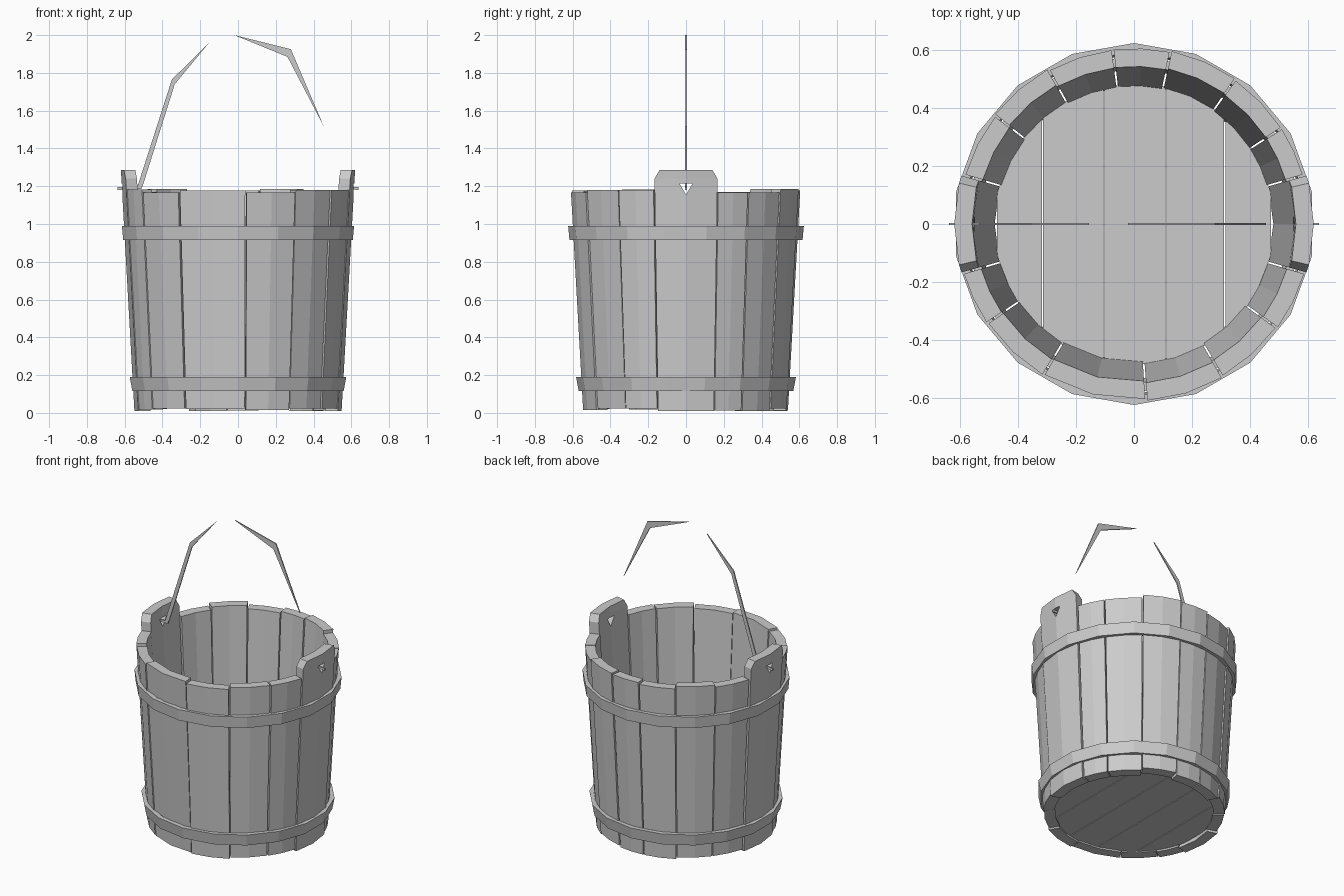
import bpy, bmesh, random
from math import sin, cos, pi, radians, sqrt

if "Cube" in bpy.data.objects:
    bpy.data.objects.remove(bpy.data.objects["Cube"])

random.seed(4)


def new_obj(name, bm):
    bmesh.ops.recalc_face_normals(bm, faces=bm.faces)
    me = bpy.data.meshes.new(name)
    bm.to_mesh(me)
    bm.free()
    ob = bpy.data.objects.new(name, me)
    bpy.context.collection.objects.link(ob)
    return ob


def loft(name, rings, closed=False):
    """Skin equal-length point rings; cap the ends unless closed."""
    bm = bmesh.new()
    rows = [[bm.verts.new(p) for p in r] for r in rings]
    n = len(rows[0])
    for i in range(len(rows) if closed else len(rows) - 1):
        a, b = rows[i], rows[(i + 1) % len(rows)]
        for j in range(n):
            k = (j + 1) % n
            bm.faces.new((a[j], a[k], b[k], b[j]))
    if not closed:
        bm.faces.new(rows[0])
        bm.faces.new(rows[-1])
    return new_obj(name, bm)


def outer_r(z):
    return 0.54 + 0.066 * z / 1.18


def inner_r(z):
    return 0.472 + 0.072 * z / 1.18


def stave(name, a0, a1, levels, push=0.0):
    """Tapered plank wrapped between two angles; levels are (z, width factor)."""
    mid, half = (a0 + a1) / 2, (a1 - a0) / 2 - 0.35
    rings = []
    for z, w in levels:
        ring = []
        for r, order in ((outer_r(z) + push, (-1, 0, 1)), (inner_r(z) + push, (1, 0, -1))):
            for t in order:
                a = radians(mid + t * half * w)
                ring.append((r * cos(a), r * sin(a), z))
        rings.append(ring)
    return loft(name, rings)


# wall staves of uneven width, with two tall ear staves on the x axis
edges = [-16, 16, 33, 55, 78, 97, 119, 142, 164, 196, 214, 239, 274, 300, 324, 344]
for i, a0 in enumerate(edges[:-1]):
    a1 = edges[i + 1]
    if a0 in (-16, 164):
        ear = stave("ear_stave", a0, a1, [(0.01, 1), (1.24, 1), (1.285, 0.84)], 0.008)
        side = 1 if a0 < 0 else -1
        # triangular handle hole
        bm = bmesh.new()
        tri = [(-0.035, 1.215), (0.035, 1.215), (0, 1.155)]
        f = bm.faces.new([bm.verts.new((side * 0.45, y, z)) for y, z in tri])
        ext = bmesh.ops.extrude_face_region(bm, geom=[f])
        vs = [v for v in ext["geom"] if isinstance(v, bmesh.types.BMVert)]
        bmesh.ops.translate(bm, vec=(side * 0.3, 0, 0), verts=vs)
        cutter = new_obj("hole_cutter", bm)
        cutter.hide_render = True
        mod = ear.modifiers.new("hole", 'BOOLEAN')
        mod.operation, mod.object, mod.solver = 'DIFFERENCE', cutter, 'EXACT'
        bpy.context.view_layer.objects.active = ear
        bpy.ops.object.modifier_apply(modifier="hole")
        bpy.data.objects.remove(cutter)
    else:
        stave("wall_stave", a0, a1,
              [(random.uniform(0.008, 0.025), 1), (random.uniform(1.165, 1.19), 1)],
              random.uniform(-0.003, 0.006))


# floor planks clipped to a circle
R = 0.485
xs = [-0.475, -0.315, -0.103, 0.11, 0.313, 0.475]
for x0, x1 in zip(xs[:-1], xs[1:]):
    x0, x1 = x0 + 0.002, x1 - 0.002
    px = [x0 + (x1 - x0) * t / 3 for t in range(4)]
    outline = [(x, -sqrt(R * R - x * x)) for x in px]
    outline += [(x, sqrt(R * R - x * x)) for x in reversed(px)]
    loft("floor_plank", [[(x, y, z) for x, y in outline] for z in (0.03, 0.085)])


# metal hoops
def hoop(name, z0, z1, r0, r1, sides=18):
    rings = []
    for i in range(sides):
        a = 2 * pi * (i + 0.5) / sides
        prof = [(r0, z0), (r1, z1), (r1 - 0.03, z1), (r0 - 0.03, z0)]
        rings.append([(r * cos(a), r * sin(a), z) for r, z in prof])
    loft(name, rings, closed=True)


hoop("upper_hoop", 0.915, 0.99, 0.617, 0.624)
hoop("lower_hoop", 0.115, 0.19, 0.568, 0.582)


# thin tapering handle straps in the y = 0 plane
def strap(name, upper, lower, t=0.004):
    outline = upper + lower[::-1]
    loft(name, [[(x, y, z) for x, z in outline] for y in (-t, t)])


strap("handle_left",
      [(-0.535, 1.19), (-0.35, 1.765), (-0.155, 1.957)],
      [(-0.505, 1.20), (-0.335, 1.74)])
strap("handle_right",
      [(-0.02, 2.0), (0.28, 1.925), (0.455, 1.515)],
      [(0.262, 1.885)])
strap("handle_hook_left", [(-0.638, 1.195), (-0.51, 1.20)], [(-0.638, 1.18), (-0.51, 1.185)])
strap("handle_hook_right", [(0.58, 1.20), (0.638, 1.195)], [(0.58, 1.185), (0.638, 1.18)])
